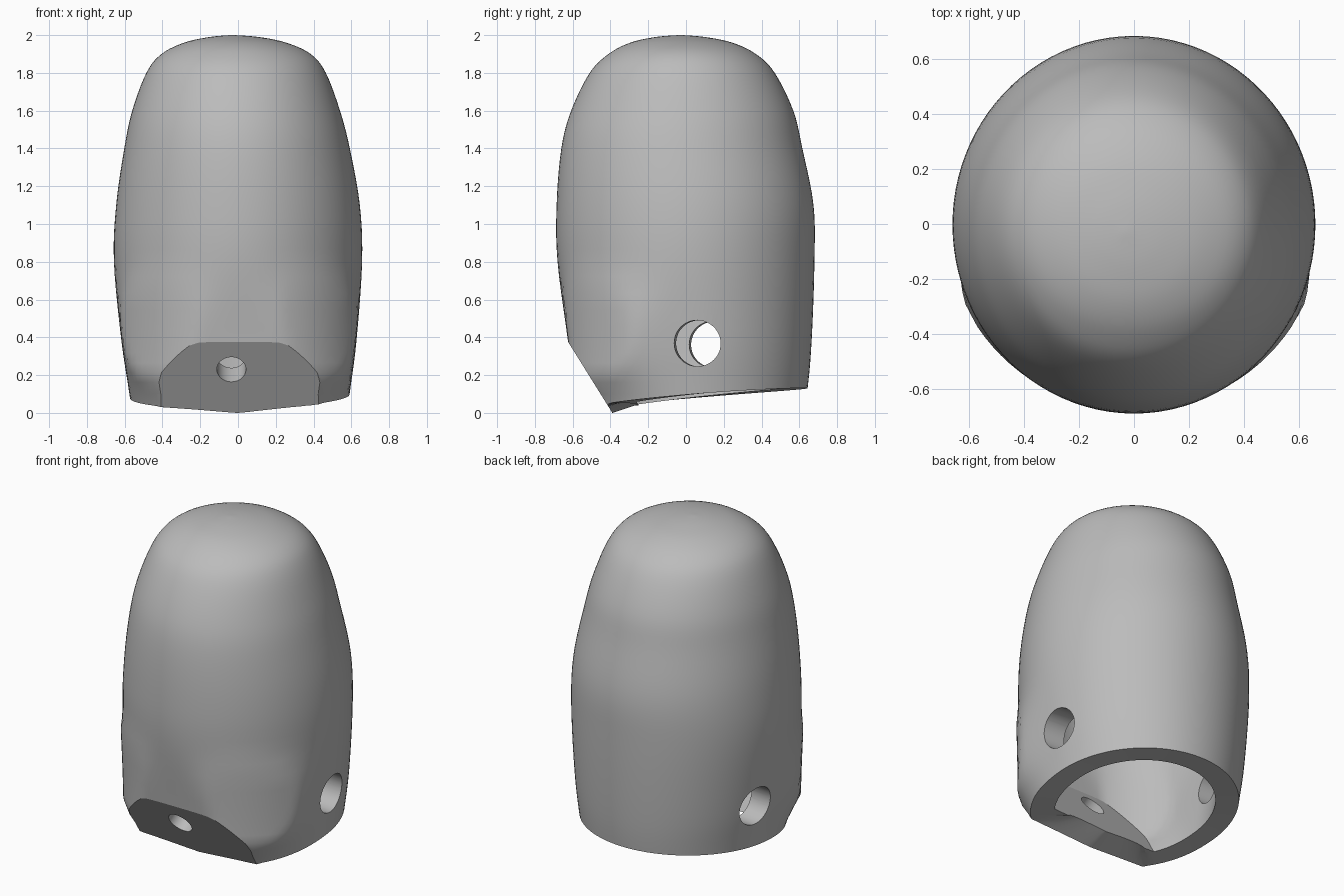
import bpy, bmesh, math
from mathutils import Vector, Matrix

cube = bpy.data.objects.get("Cube")
if cube:
    bpy.data.objects.remove(cube, do_unlink=True)

SEG = 96
SLANT_POINT = Vector((0, -0.39, 0))
SLANT_NORMAL = Vector((0, -0.85, -0.53)).normalized()
WALL = 0.14

grey = bpy.data.materials.new("plain grey")
grey.use_nodes = True
grey.diffuse_color = (0.5, 0.5, 0.5, 1)
grey.node_tree.nodes["Principled BSDF"].inputs["Base Color"].default_value = (0.5, 0.5, 0.5, 1)

# Body profile: height, half width, half depth, centre x, centre y
PROFILE = [Vector(row) for row in (
    (-0.3, 0.53, 0.55, 0.01, 0.03), (0.1, 0.583, 0.615, 0.008, 0.025),
    (0.38, 0.622, 0.645, 0.005, 0.02), (0.8, 0.657, 0.68, 0, 0),
    (1.1, 0.645, 0.68, 0, -0.005), (1.4, 0.597, 0.638, -0.005, -0.022),
    (1.6, 0.55, 0.588, -0.01, -0.02), (1.8, 0.475, 0.49, -0.01, -0.02),
    (1.9, 0.395, 0.39, -0.01, -0.02), (1.96, 0.27, 0.27, -0.015, -0.025),
    (1.99, 0.13, 0.13, -0.02, -0.03), (2.0, 0.01, 0.01, -0.03, -0.03))]


def smooth_rows(rows, steps):
    """Catmull-Rom interpolation through the profile rows."""
    out = []
    for i in range(len(rows) - 1):
        a, b = rows[max(i - 1, 0)], rows[i]
        c, d = rows[i + 1], rows[min(i + 2, len(rows) - 1)]
        for k in range(steps):
            t = k / steps
            out.append(0.5 * (2 * b + (c - a) * t + (2 * a - 5 * b + 4 * c - d) * t ** 2
                              + (3 * b - a - 3 * c + d) * t ** 3))
    return out + [rows[-1]]


def make_object(name, bm):
    bmesh.ops.recalc_face_normals(bm, faces=bm.faces)
    mesh = bpy.data.meshes.new(name)
    bm.to_mesh(mesh)
    bm.free()
    mesh.materials.append(grey)
    obj = bpy.data.objects.new(name, mesh)
    bpy.context.collection.objects.link(obj)
    return obj


def loft(rings):
    """Closed solid through equal sized rings of points."""
    bm = bmesh.new()
    loops = [[bm.verts.new(p) for p in ring] for ring in rings]
    for low, high in zip(loops, loops[1:]):
        for i in range(len(low)):
            j = (i + 1) % len(low)
            bm.faces.new((low[i], low[j], high[j], high[i]))
    bm.faces.new(loops[0][::-1])
    bm.faces.new(loops[-1])
    return bm


def body_ring(row, width_scale, height_scale):
    z, rx, ry, cx, cy = row
    spread = 0.2 if z < 0.36 else 0.22
    front_power = 2 + 2 * math.exp(-((z - 0.36) / spread) ** 2)
    ring = []
    for i in range(SEG):
        t = 2 * math.pi * i / SEG
        c, s = math.cos(t), math.sin(t)
        n = front_power if s < 0 else 2
        r = 1 / (abs(c / rx) ** n + abs(s / ry) ** n) ** (1 / n)
        r = min(r, 0.685) * width_scale
        ring.append((cx + r * c, cy + r * s, z * height_scale))
    return ring


def body_solid(name, width_scale, height_scale, inset):
    rows = smooth_rows(PROFILE, 5)
    bm = loft([body_ring(row, width_scale, height_scale) for row in rows])
    cut = bmesh.ops.bisect_plane(bm, geom=bm.verts[:] + bm.edges[:] + bm.faces[:], dist=1e-5,
                                 plane_co=SLANT_POINT - SLANT_NORMAL * inset,
                                 plane_no=SLANT_NORMAL, clear_outer=True)
    edges = [e for e in cut["geom_cut"] if isinstance(e, bmesh.types.BMEdge)]
    bmesh.ops.holes_fill(bm, edges=edges, sides=0)
    return make_object(name, bm)


def rim_height(t, r):
    """Underside height at angle t from the front and radius r."""
    z = 0.13 * abs(math.sin(t / 2)) ** 1.2 + 0.018 * r * math.sin(t)
    c = math.cos(t)
    if c > 0.67:
        z += 0.33 * math.sqrt((c - 0.67) / 0.33) * (0.39 / c - r)
    return z


def underside_ring(r, bottom=None):
    ring = []
    for i in range(SEG):
        t = 2 * math.pi * i / SEG
        z = rim_height(t, r) if bottom is None else bottom
        ring.append((r * math.sin(t), -r * math.cos(t), z))
    return ring


def hole_cutter(name, start, end, radius):
    start, end = Vector(start), Vector(end)
    axis = end - start
    bm = bmesh.new()
    place = Matrix.Translation((start + end) / 2) @ axis.to_track_quat("Z", "Y").to_matrix().to_4x4()
    bmesh.ops.create_cone(bm, cap_ends=True, segments=48, radius1=radius, radius2=radius,
                          depth=axis.length, matrix=place)
    return make_object(name, bm)


# Outer shell, hollow inside, curved underside and drilled holes
shell = body_solid("hollow_shell", 1, 1, 0)
cavity = body_solid("cavity_cutter", 0.77, 0.93, WALL)
underside = make_object("underside_cutter", loft(
    [underside_ring(0.1, -0.6), underside_ring(1.0, -0.6)]
    + [underside_ring(r) for r in (1.0, 0.75, 0.6, 0.45, 0.3, 0.2, 0.1)]))
side_holes = hole_cutter("side_hole_cutter", (0.9, 0.04, 0.37), (-0.9, 0.17, 0.36), 0.122)
front_centre = Vector((-0.035, -0.533, 0.23))
front_hole = hole_cutter("front_hole_cutter", front_centre + SLANT_NORMAL * 0.2,
                         front_centre - SLANT_NORMAL * 0.25, 0.077)

for cutter in (cavity, underside, side_holes, front_hole):
    mod = shell.modifiers.new(cutter.name, "BOOLEAN")
    mod.operation = "DIFFERENCE"
    mod.solver = "EXACT"
    mod.object = cutter

# Bake the cuts, then drop the cutters
bpy.context.view_layer.update()
baked = bpy.data.meshes.new_from_object(shell.evaluated_get(bpy.context.evaluated_depsgraph_get()))
shell.modifiers.clear()
shell.data = baked
for cutter in (cavity, underside, side_holes, front_hole):
    bpy.data.objects.remove(cutter, do_unlink=True)

bpy.ops.object.select_all(action="DESELECT")
shell.select_set(True)
bpy.context.view_layer.objects.active = shell
bpy.ops.object.shade_smooth_by_angle(angle=math.radians(22))
